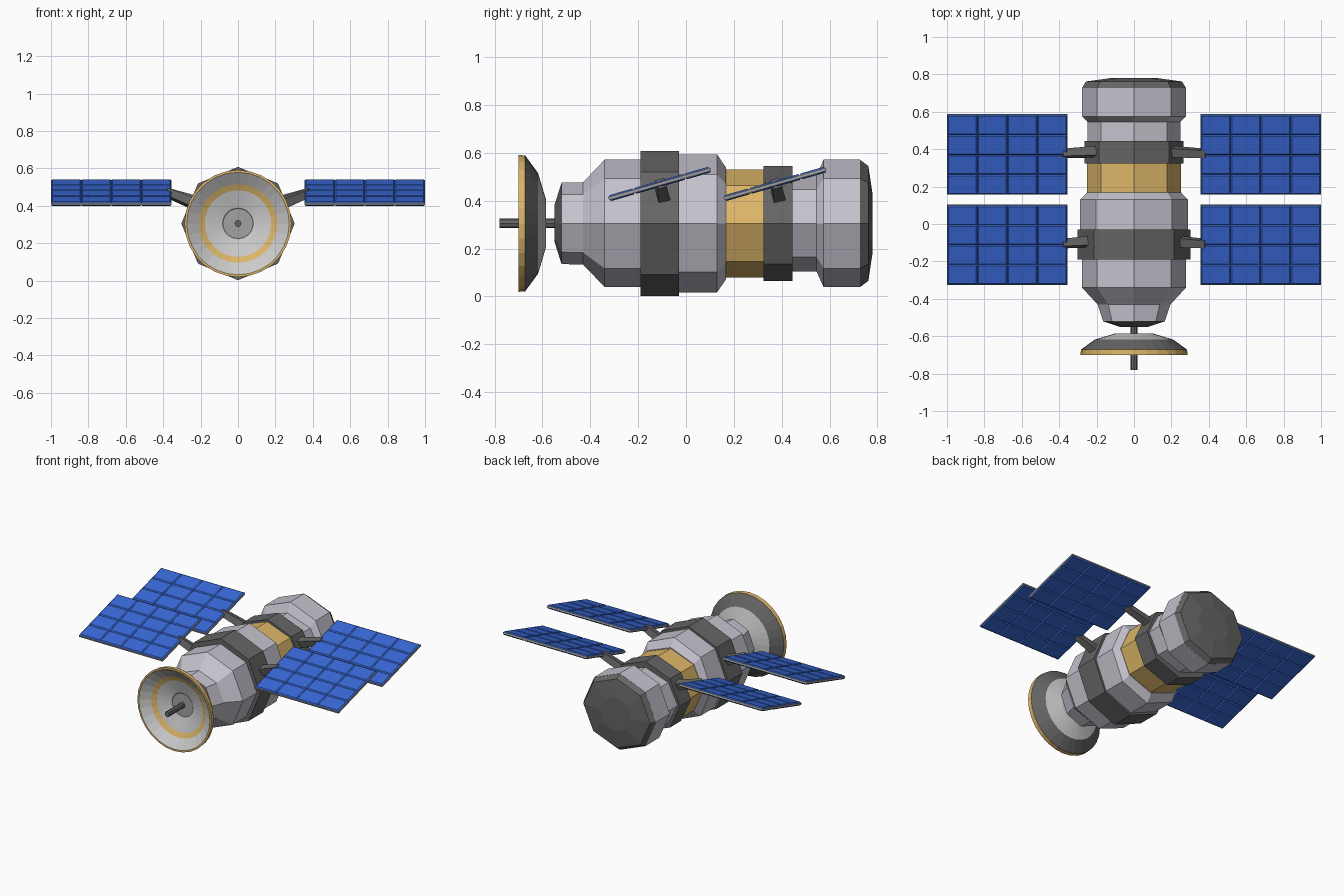
import bpy, bmesh
from math import sin, cos, pi, radians
from mathutils import Matrix, Vector

if "Cube" in bpy.data.objects:
    bpy.data.objects.remove(bpy.data.objects["Cube"])

ZC = 0.305  # height of the long axis


def material(name, rgb):
    m = bpy.data.materials.new(name)
    m.diffuse_color = (*rgb, 1)
    m.use_nodes = True
    m.node_tree.nodes["Principled BSDF"].inputs["Base Color"].default_value = m.diffuse_color
    return m


HULL = material("hull_grey", (0.56, 0.54, 0.61))
DARK = material("dark_grey", (0.13, 0.13, 0.13))
GOLD = material("gold", (0.72, 0.47, 0.14))
BLUE = material("cell_blue", (0.04, 0.14, 0.68))
LIGHT = material("light_grey", (0.62, 0.62, 0.62))
MID = material("mid_grey", (0.36, 0.36, 0.36))


def finish(name, bm, mats):
    me = bpy.data.meshes.new(name)
    bm.to_mesh(me)
    bm.free()
    for m in mats:
        me.materials.append(m)
    ob = bpy.data.objects.new(name, me)
    bpy.context.collection.objects.link(ob)
    return ob


def turned(name, profile, mats, sides=8, bands=None):
    """Closed body around the y axis from (y, x radius, z radius) points."""
    bm = bmesh.new()
    rings = []
    for y, rx, rz in profile:
        rings.append([bm.verts.new((rx * cos(2 * pi * i / sides), y,
                                    ZC + rz * sin(2 * pi * i / sides)))
                      for i in range(sides)])
    bands = bands or [0] * (len(profile) - 1)
    for a, b, k in zip(rings, rings[1:], bands):
        for i in range(sides):
            j = (i + 1) % sides
            bm.faces.new((a[i], a[j], b[j], b[i])).material_index = k
    bm.faces.new(rings[0]).material_index = bands[0]
    bm.faces.new(rings[-1]).material_index = len(mats) - 1
    bmesh.ops.recalc_face_normals(bm, faces=bm.faces)
    return finish(name, bm, mats)


# Hull sections, front to back
turned("nose", [(-0.55, .075, .075), (-0.52, .165, .17), (-0.43, .195, .172),
                (-0.34, .278, .266), (-0.185, .278, .266)],
       [DARK, HULL], bands=[0, 1, 1, 1])
turned("front_ring", [(-0.19, .303, .303), (-0.03, .303, .303)], [DARK])
turned("middle_hull", [(-0.035, .288, .288), (0.13, .288, .288),
                       (0.168, .252, .232)], [HULL])
turned("gold_band", [(0.165, .25, .225), (0.325, .25, .225)], [GOLD])
turned("rear_ring", [(0.323, .265, .24), (0.445, .265, .24)], [DARK])
turned("rear_hull", [(0.44, .248, .20), (0.545, .248, .20), (0.575, .278, .266),
                     (0.728, .278, .266)], [HULL])
turned("end_cap", [(0.727, .278, .266), (0.762, .257, .24), (0.78, .125, .12)],
       [DARK])

# Dish: back shell, gold rim, then the hollow front with its gold stripe
dish = [(-0.585, .1), (-0.618, .21), (-0.672, .284), (-0.70, .286), (-0.70, .274),
        (-0.655, .21), (-0.64, .178), (-0.612, .085), (-0.608, .08)]
turned("dish", [(y, r, r) for y, r in dish], [LIGHT, DARK, GOLD, MID], sides=28,
       bands=[0, 1, 2, 2, 0, 2, 0, 3])
turned("antenna_rod", [(-0.78, .018, .02), (-0.53, .018, .02)], [DARK])


def solar_panel(name, side, y):
    """Tilted plate with 4 x 4 raised cells on both faces."""
    bm = bmesh.new()
    lx, ly, t = 0.645, 0.444, 0.012
    bmesh.ops.create_cube(bm, size=1, matrix=Matrix.Diagonal((lx, ly, t, 1)))
    for turn in (0, pi):
        mat = (Matrix.Rotation(turn, 4, 'X') @ Matrix.Translation((0, 0, t / 2 + .0008))
               @ Matrix.Diagonal((lx / 2 - .002, ly / 2 - .002, 1, 1)))
        grid = bmesh.ops.create_grid(bm, x_segments=4, y_segments=4, size=1, matrix=mat)
        cells = list({f for v in grid["verts"] for f in v.link_faces})
        for f in cells:
            f.material_index = 1
        res = bmesh.ops.inset_individual(bm, faces=cells, thickness=.009, depth=.006)
        for f in res["faces"]:
            f.material_index = 1
    ob = finish(name, bm, [MID, BLUE])
    ob.matrix_world = (Matrix.Translation((side * 0.6775, y, 0.47))
                       @ Matrix.Rotation(radians(16), 4, 'X'))


def arm(name, start, end):
    """Square strut, a little thicker at the hull."""
    a, b = Vector(start), Vector(end)
    bm = bmesh.new()
    rot = (b - a).to_track_quat('Z', 'Y').to_matrix().to_4x4()
    bmesh.ops.create_cone(bm, cap_ends=True, segments=4, radius1=.036, radius2=.029,
                          depth=(b - a).length,
                          matrix=Matrix.Translation((a + b) / 2) @ rot
                          @ Matrix.Rotation(radians(45 + 16), 4, 'Z'))
    finish(name, bm, [DARK])


# Two panels with struts on each side
for side, word in ((-1, "left"), (1, "right")):
    for y, inner, place in ((-0.11, 0.245, "front"), (0.372, 0.20, "rear")):
        solar_panel(f"{place}_{word}_panel", side, y)
        arm(f"{place}_{word}_arm", (side * inner, y + .015, 0.415),
            (side * 0.385, y + .005, 0.472))
